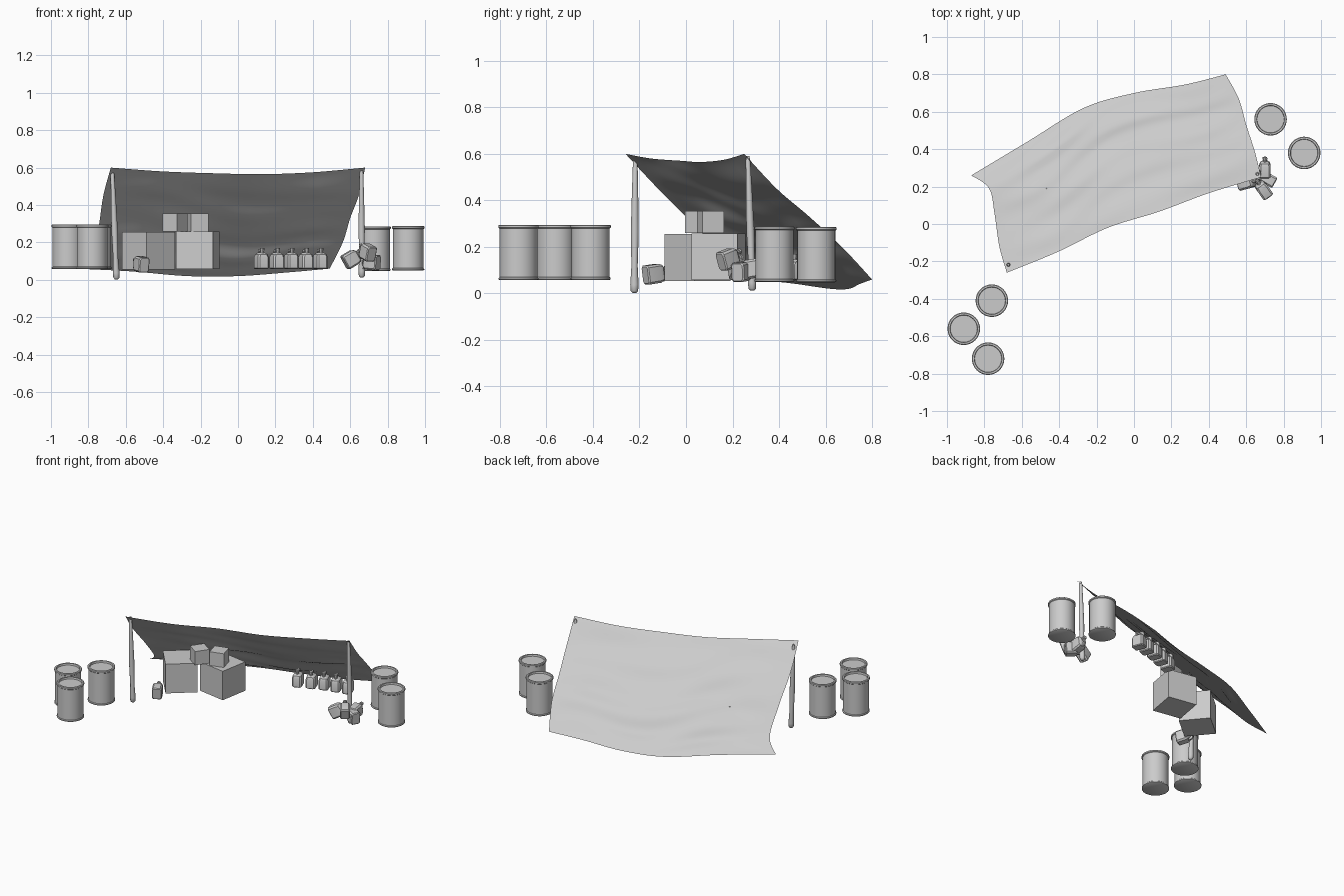
import bpy, bmesh, math
from mathutils import Vector, Matrix, Euler

if "Cube" in bpy.data.objects:
    bpy.data.objects.remove(bpy.data.objects["Cube"])

grey = bpy.data.materials.new("plain grey")
grey.diffuse_color = (0.6, 0.6, 0.6, 1)
grey.use_nodes = True
grey.node_tree.nodes["Principled BSDF"].inputs["Base Color"].default_value = grey.diffuse_color


def finish(bm, name, mat=None, smooth=None):
    me = bpy.data.meshes.new(name)
    bm.to_mesh(me)
    bm.free()
    ob = bpy.data.objects.new(name, me)
    bpy.context.collection.objects.link(ob)
    me.materials.append(grey)
    if mat:
        ob.matrix_world = mat
    if smooth:
        bpy.ops.object.select_all(action='DESELECT')
        ob.select_set(True)
        bpy.context.view_layer.objects.active = ob
        bpy.ops.object.shade_smooth_by_angle(angle=math.radians(smooth))
    return ob


def loft(bm, rings):
    """Bridge rings of points and cap both ends."""
    vs = [[bm.verts.new(p) for p in r] for r in rings]
    n = len(vs[0])
    for a, b in zip(vs, vs[1:]):
        for i in range(n):
            j = (i + 1) % n
            bm.faces.new((a[i], a[j], b[j], b[i]))
    bm.faces.new(vs[0][::-1])
    bm.faces.new(vs[-1])


def circle(c, r, n):
    return [(c[0] + r * math.cos(2 * math.pi * i / n),
             c[1] + r * math.sin(2 * math.pi * i / n), c[2]) for i in range(n)]


def along(pts, t):
    """Point at parameter t on a smooth curve through evenly weighted points."""
    n = len(pts) - 1
    i = min(int(t * n), n - 1)
    f = t * n - i
    p = [Vector(pts[max(0, min(n, i + k))]) for k in (-1, 0, 1, 2)]
    return 0.5 * (2 * p[1] + (p[2] - p[0]) * f
                  + (2 * p[0] - 5 * p[1] + 4 * p[2] - p[3]) * f * f
                  + (3 * p[1] - p[0] - 3 * p[2] + p[3]) * f ** 3)


# Tarp: sheet blended between its four edge curves, with folds
front = [(-.68, -.26, .60), (-.41, -.15, .58), (-.14, -.02, .57),
         (.13, .065, .565), (.40, .165, .575), (.68, .25, .60)]
back = [(-.87, .26, .06), (-.57, .44, .045), (-.27, .62, .02),
        (0, .70, .02), (.27, .745, .04), (.49, .80, .06)]
left = [(-.68, -.26, .60), (-.72, -.12, .45), (-.745, .05, .28),
        (-.775, .19, .13), (-.87, .26, .06)]
right = [(.68, .25, .60), (.645, .39, .45), (.60, .53, .33),
         (.56, .67, .20), (.49, .80, .06)]
NU, NV = 90, 60
bm = bmesh.new()
grid = []
for j in range(NV + 1):
    v = j / NV
    row = []
    for i in range(NU + 1):
        u = i / NU
        p = (along(front, u) * (1 - v) + along(back, u) * v
             + along(left, v) * (1 - u) + along(right, v) * u
             - (Vector(front[0]) * (1 - u) * (1 - v) + Vector(front[-1]) * u * (1 - v)
                + Vector(back[0]) * (1 - u) * v + Vector(back[-1]) * u * v))
        fade = min(1, 6 * u, 6 - 6 * u) * min(1, 5 * v, 5 - 5 * v)
        fold = (.007 * math.sin(17 * v + 5 * u + 2 * math.sin(5 * u))
                + .004 * math.sin(31 * v - 9 * u + 1.5 * math.sin(9 * u)) * (.3 + v)
                + .004 * math.sin(11 * u + 6 * v))
        p += Vector((-.2, .55, .7)) * fold * fade
        row.append(bm.verts.new(p))
    grid.append(row)
for j in range(NV):
    for i in range(NU):
        bm.faces.new((grid[j][i], grid[j][i + 1], grid[j + 1][i + 1], grid[j + 1][i]))
finish(bm, "tarp", smooth=60)

# Poles: tapered posts with a rounded, thicker foot
for name, foot, top in (("left_pole", (-.65, -.222, .002), (-.672, -.218, .585)),
                        ("right_pole", (.662, .285, .012), (.66, .266, .59))):
    a, b = Vector(foot), Vector(top)
    bm = bmesh.new()
    loft(bm, [circle(a.lerp(b, t), r, 12) for t, r in
              ((0, .008), (.015, .016), (.06, .018), (.2, .0135), (.45, .017),
               (.7, .014), (.97, .010), (1, .006))])
    finish(bm, name, smooth=50)

# Barrels: drum with bottom and top beads and a sunken lid
drum = ((.081, 0), (.086, .003), (.086, .009), (.082, .013), (.082, .222),
        (.087, .226), (.087, .235), (.083, .238), (.074, .238), (.072, .226))
for k, (x, y, z) in enumerate(((-.76, -.41, .057), (-.91, -.56, .057), (-.78, -.72, .057),
                               (.73, .56, .048), (.91, .38, .05))):
    bm = bmesh.new()
    loft(bm, [circle((0, 0, h), r, 32) for r, h in drum])
    finish(bm, f"barrel_{k + 1}", Matrix.Translation((x, y, z)), 35)

# Crates: two large, two small on top
for name, c, s, ang in (("large_crate_left", (-.478, .05, .155), .202, 40),
                        ("large_crate_right", (-.215, .14, .158), .2, -10),
                        ("small_crate_left", (-.337, .062, .307), .095, -35),
                        ("small_crate_right", (-.217, .105, .307), .095, 15)):
    bm = bmesh.new()
    bmesh.ops.create_cube(bm, size=s)
    finish(bm, name, Matrix.Translation(c) @ Matrix.Rotation(math.radians(ang), 4, 'Z'))


def octo(hx, hy, z):
    c = .3 * hx
    return [(hx, c - hy, z), (hx, hy - c, z), (hx - c, hy, z), (c - hx, hy, z),
            (-hx, hy - c, z), (-hx, c - hy, z), (c - hx, -hy, z), (hx - c, -hy, z)]


# Jugs: chamfered can, sloping shoulder, neck with cap and a carry handle
def jug(name, loc, rot):
    bm = bmesh.new()
    loft(bm, [octo(a, b, z) for a, b, z in
              ((.026, .036, 0), (.031, .041, .005), (.031, .041, .062),
               (.026, .034, .078), (.014, .02, .088))])
    loft(bm, [circle((0, -.014, z), r, 10) for r, z in
              ((.011, .08), (.010, .098), (.013, .099), (.012, .112))])
    path = ((0, .034, .07), (0, .032, .092), (0, .02, .101), (0, -.008, .1))
    loft(bm, [[(sx * .006, y + sy * .005, z + sy * .005)
               for sx, sy in ((-1, -1), (1, -1), (1, 1), (-1, 1))] for _, y, z in path])
    bmesh.ops.recalc_face_normals(bm, faces=bm.faces)
    rot = Euler([math.radians(r) for r in rot]).to_matrix().to_4x4()
    finish(bm, name, Matrix.Translation(loc) @ rot, 30)


# Row of standing jugs under the tarp
for k, (x, y) in enumerate(((.125, .478), (.208, .51), (.285, .54), (.363, .558), (.44, .575))):
    jug(f"row_jug_{k + 1}", (x, y, .058), (0, 0, 20))

# Single jug lying by the crates
jug("fallen_jug", (-.50, -.175, .078), (-82, 0, 28))

# Heap of jugs at the right pole
jug("heap_jug_1", (.715, .15, .135), (-72, 0, 35))
jug("heap_jug_2", (.75, .22, .09), (-85, 0, 60))
jug("heap_jug_3", (.70, .25, .10), (-80, 0, 0))
jug("heap_jug_4", (.57, .21, .09), (-60, 0, -75))
